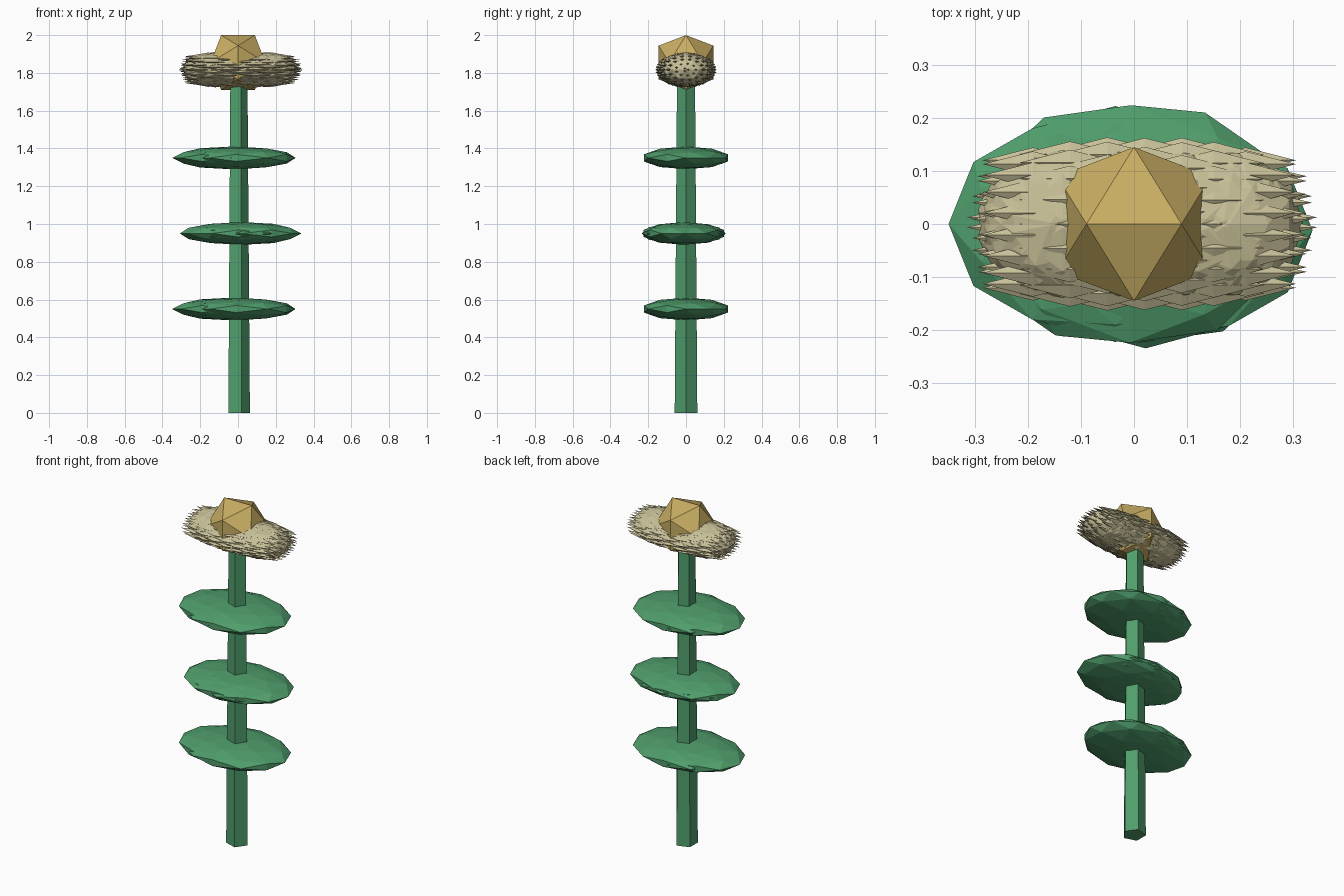
import bpy, bmesh, math
from mathutils import Matrix, Vector

if "Cube" in bpy.data.objects:
    bpy.data.objects.remove(bpy.data.objects["Cube"])


def material(name, rgb):
    m = bpy.data.materials.new(name)
    m.diffuse_color = (*rgb, 1)
    m.use_nodes = True
    m.node_tree.nodes["Principled BSDF"].inputs["Base Color"].default_value = m.diffuse_color
    return m


green = material("leaf_green", (0.08, 0.34, 0.15))
cream = material("petal_cream", (0.57, 0.52, 0.31))
gold = material("centre_gold", (0.58, 0.42, 0.125))

# tips the icosahedron so that an edge lies on top, along x
TIP = Matrix.Rotation(-math.radians(31.717), 4, 'Y')


def ball(bm, centre, size, level, turn=0.0):
    """Faceted ball, turned about z first, then squashed and placed."""
    mat = (Matrix.Translation(Vector(centre)) @ Matrix.Diagonal((*size, 1))
           @ Matrix.Rotation(turn, 4, 'Z') @ TIP)
    bmesh.ops.create_icosphere(bm, subdivisions=level, radius=1, matrix=mat)


def spike(bm, centre, length, width):
    """Four-sided double point lying along x."""
    mat = (Matrix.Translation(Vector(centre)) @ Matrix.Diagonal((length, width, width * 0.6, 1))
           @ Matrix.Rotation(math.pi / 2, 4, 'Y'))
    bmesh.ops.create_uvsphere(bm, u_segments=4, v_segments=2, radius=1, matrix=mat)


def finish(bm, name, mat):
    mesh = bpy.data.meshes.new(name)
    bm.to_mesh(mesh)
    bm.free()
    mesh.materials.append(mat)
    ob = bpy.data.objects.new(name, mesh)
    bpy.context.collection.objects.link(ob)
    return ob


# stem: tapered five-sided post with a corner towards +x
bm = bmesh.new()
rings = []
for z, r in ((0, 0.063), (1.8, 0.05)):
    rings.append([bm.verts.new((r * math.cos(i * math.tau / 5),
                                r * math.sin(i * math.tau / 5), z)) for i in range(5)])
low, top = rings
for i in range(5):
    j = (i + 1) % 5
    bm.faces.new((low[i], low[j], top[j], top[i]))
bm.faces.new(low[::-1])
bm.faces.new(top)
finish(bm, "stem", green)

# leaves: flat faceted discs, alternately shifted sideways
for i, (x, y) in enumerate(((-0.035, 0), (0.022, -0.012), (-0.035, 0))):
    bm = bmesh.new()
    z = 0.55 + 0.4 * i
    ball(bm, (x, y, z), (0.314, 0.222, 0.060), 2)
    ball(bm, (x * 0.2, y, z), (0.312, 0.235 + y, 0.060), 2, 0.55)
    finish(bm, f"leaf_{i + 1}", green)

# petals: overlapping turned balls in a flattened ring
bm = bmesh.new()
COUNT = 17
for i in range(COUNT):
    a = i * math.tau / COUNT
    ball(bm, (0.01 + 0.17 * math.cos(a), 0.014 * math.sin(a), 1.817),
         (0.138, 0.138, 0.091), 2, a)

# petal points: rows of long spikes over the collar, and more at both ends
for k, x in enumerate((-0.19, -0.12, -0.05, 0.02, 0.09, 0.15, 0.21)):
    fit = math.sqrt(1 - (abs(x - 0.01) / 0.34) ** 2.5)
    for i in range(18):
        a = (i + 0.5 * (k % 2)) * math.tau / 18
        spike(bm, (x, 0.14 * fit * math.cos(a), 1.817 + 0.083 * fit * math.sin(a)),
              0.095, 0.024)
for side, reach in ((-1, 0.205), (1, 0.235)):
    for scale, n, inset in ((0.72, 14, 0.02), (0.42, 9, 0.01), (0.1, 3, 0.0)):
        for i in range(n):
            a = i * math.tau / n
            spike(bm, (side * (reach - inset), 0.125 * scale * math.cos(a),
                       1.817 + 0.075 * scale * math.sin(a)), 0.11, 0.026)
finish(bm, "petals", cream)

# flower centre: plain icosahedron
bm = bmesh.new()
ball(bm, (0, 0, 1.855), (0.17, 0.17, 0.17), 1)
finish(bm, "flower_centre", gold)
